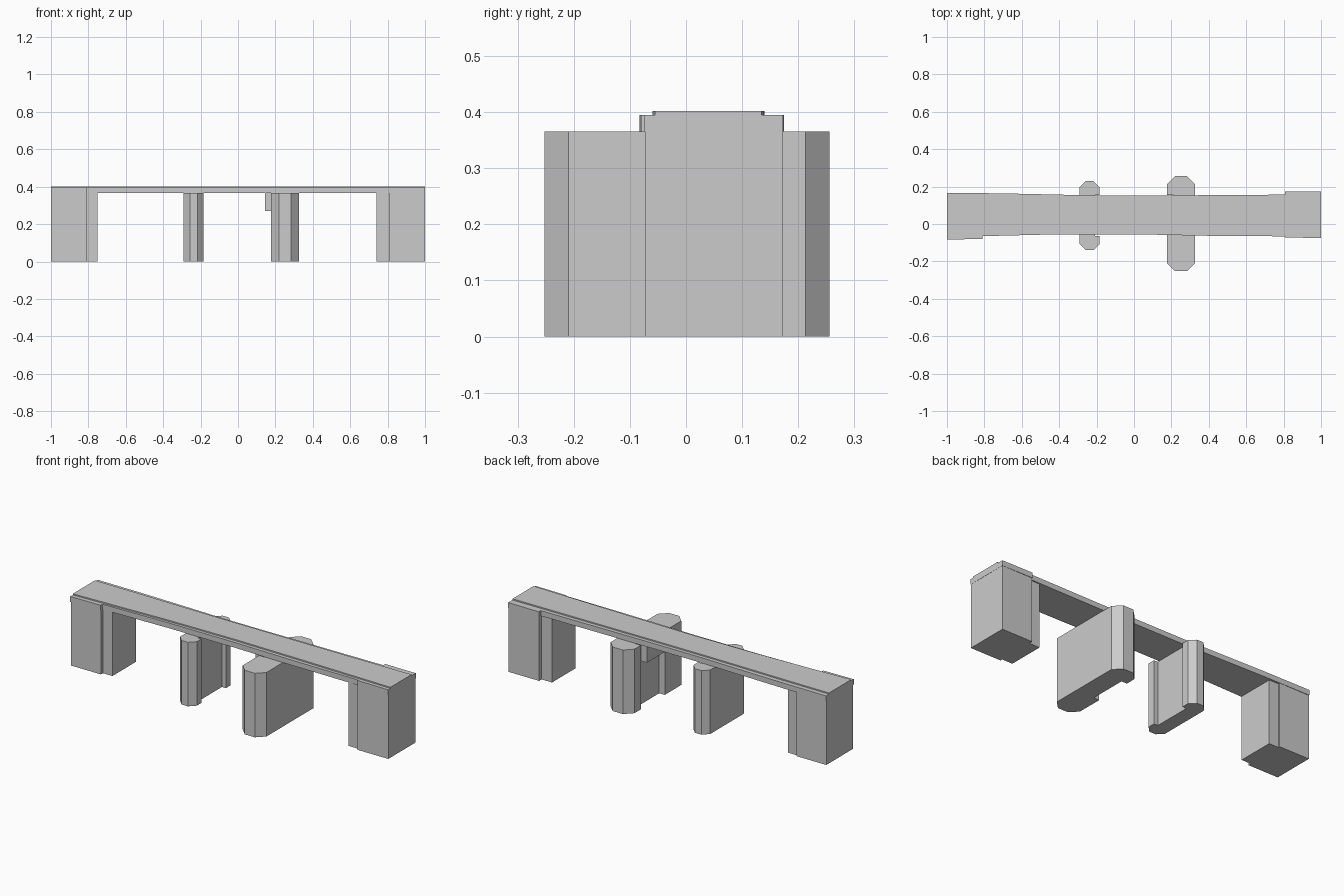
import bpy, bmesh

if "Cube" in bpy.data.objects:
    bpy.data.objects.remove(bpy.data.objects["Cube"])


def prism(name, outline, z0, z1):
    """Extrude a plan outline between two heights."""
    bm = bmesh.new()
    face = bm.faces.new([bm.verts.new((x, y, z0)) for x, y in outline])
    ext = bmesh.ops.extrude_face_region(bm, geom=[face])
    for v in ext["geom"]:
        if isinstance(v, bmesh.types.BMVert):
            v.co.z = z1
    bmesh.ops.recalc_face_normals(bm, faces=bm.faces)
    mesh = bpy.data.meshes.new(name)
    bm.to_mesh(mesh)
    bm.free()
    obj = bpy.data.objects.new(name, mesh)
    bpy.context.collection.objects.link(obj)
    return obj


def rect(x0, x1, y0, y1):
    return [(x0, y0), (x1, y0), (x1, y1), (x0, y1)]


def pier(name, cx, half, y0, y1, cut, notch, side, depth):
    """Long pier with chamfered noses, recessed on the main-span side."""
    n0, n1 = notch
    local = [(-half + cut, y0), (half - cut, y0), (half, y0 + cut),
             (half, n0), (half - depth, n0), (half - depth, n1), (half, n1),
             (half, y1 - cut), (half - cut, y1), (-half + cut, y1),
             (-half, y1 - cut), (-half, y0 + cut)]
    return prism(name, [(cx + side * x, y) for x, y in local], 0, SOFFIT)


SOFFIT, DECK, TOP = 0.365, 0.395, 0.402

# Deck slab with slightly bowed edges and wider ends
front = [(-1, -0.083), (-0.81, -0.08), (-0.81, -0.065), (-0.4, -0.055),
         (0.0, -0.055), (0.4, -0.063), (0.806, -0.066), (0.806, -0.072), (1, -0.075)]
back = [(1, 0.173), (0.806, 0.175), (0.806, 0.157), (0.1, 0.152), (-0.22, 0.152),
        (-0.4, 0.157), (-0.72, 0.164), (-1, 0.166)]
prism("deck_slab", front + back, SOFFIT, DECK)

# Raised roadway
road_front = [(-1, -0.06), (-0.4, -0.04), (0, -0.036), (0.4, -0.042), (1, -0.055)]
road_back = [(1, 0.135), (0.1, 0.132), (-0.22, 0.132), (-0.72, 0.138), (-1, 0.14)]
prism("roadway", road_front + road_back, DECK, TOP)

# End abutments: wide outer block and narrower inner block
prism("left_abutment_outer", rect(-0.999, -0.81, -0.078, 0.163), 0, DECK - 0.001)
prism("left_abutment_inner", rect(-0.81, -0.75, -0.06, 0.153), 0, SOFFIT)
prism("right_abutment_outer", rect(0.806, 0.999, -0.073, 0.172), 0, DECK - 0.001)
prism("right_abutment_inner", rect(0.74, 0.806, -0.06, 0.15), 0, SOFFIT)

# River piers
pier("left_pier", -0.2375, 0.053, -0.14, 0.23, 0.033, (-0.065, 0.155), 1, 0.025)
pier("right_pier", 0.251, 0.075, -0.252, 0.256, 0.043, (-0.06, 0.155), -1, 0.035)

# Bearing ledge on the right pier
prism("bearing_ledge", rect(0.145, 0.23, -0.05, 0.145), 0.27, SOFFIT)
